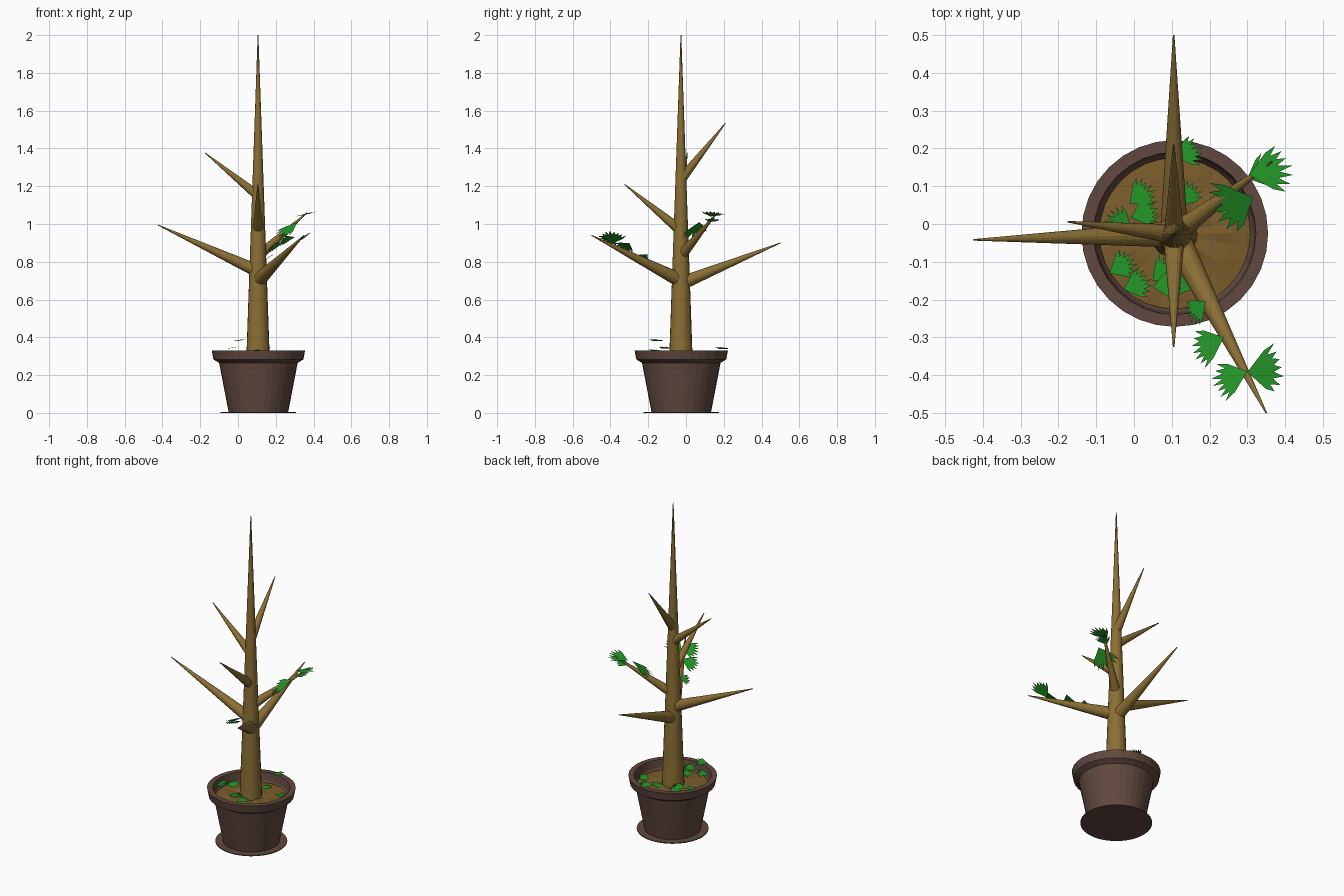
import bpy, math, random
from mathutils import Vector

if "Cube" in bpy.data.objects:
    bpy.data.objects.remove(bpy.data.objects["Cube"])

random.seed(4)
CX, CY = 0.108, -0.025


def material(name, rgb):
    m = bpy.data.materials.new(name)
    m.diffuse_color = (*rgb, 1)
    m.use_nodes = True
    m.node_tree.nodes["Principled BSDF"].inputs["Base Color"].default_value = m.diffuse_color
    return m


BARK = material("bark", (0.26, 0.16, 0.035))
CLAY = material("clay", (0.12, 0.065, 0.05))
EARTH = material("earth", (0.2, 0.11, 0.025))
GREEN = material("leaf_green", (0.017, 0.3, 0.02))


def add_mesh(name, verts, faces, mat):
    me = bpy.data.meshes.new(name)
    me.from_pydata([tuple(v) for v in verts], [], faces)
    me.materials.append(mat)
    ob = bpy.data.objects.new(name, me)
    bpy.context.collection.objects.link(ob)
    return ob


def lathe(name, profile, mat, n=32):
    """Revolve an (r, z) profile about the pot axis; r = 0 closes to a pole."""
    verts, rings, faces = [], [], []
    for r, z in profile:
        count = n if r > 0 else 1
        rings.append([len(verts) + i % count for i in range(n)])
        for i in range(count):
            a = 2 * math.pi * i / n
            verts.append((CX + r * math.cos(a), CY + r * math.sin(a), z))
    for a, b in zip(rings, rings[1:]):
        for i in range(n):
            j = (i + 1) % n
            faces.append(list(dict.fromkeys((a[i], a[j], b[j], b[i]))))
    return add_mesh(name, verts, faces, mat)


def spike(name, base, tip, radius, n=16):
    """Tapered limb running from a round base to a fine point."""
    base, tip = Vector(base), Vector(tip)
    d = tip - base
    bpy.ops.mesh.primitive_cone_add(vertices=n, radius1=radius, radius2=0.002,
                                    depth=d.length, location=(base + tip) / 2)
    ob = bpy.context.object
    ob.name = name
    ob.rotation_mode = 'QUATERNION'
    ob.rotation_quaternion = d.to_track_quat('Z', 'Y')
    ob.data.materials.append(BARK)
    return ob


def leaf(name, base, tip, spread=42, roll=0.0, blades=7):
    """Fan of pointed blades joined near the stalk."""
    base, tip = Vector(base), Vector(tip)
    d = tip - base
    length = d.length
    d.normalize()
    side = d.cross(Vector((0, 0, 1))).normalized()
    up = side.cross(d)
    side = side * math.cos(roll) + up * math.sin(roll)
    verts = [base]
    for i in range(2 * blades + 1):
        t = i / blades - 1
        a = math.radians(spread) * t
        r = length * (1 - 0.1 * t * t) * random.uniform(0.9, 1.0)
        if i % 2 == 0:
            r *= 0.72
        verts.append(base + d * r * math.cos(a) + side * r * math.sin(a))
    faces = [(0, i, i + 1) for i in range(1, 2 * blades + 1)]
    return add_mesh(name, verts, faces, GREEN)


# Saucer, pot and soil
lathe("saucer", [(0, 0), (0.2, 0), (0.2, 0.005), (0, 0.005)], CLAY)
lathe("pot", [(0, 0.006), (0.158, 0.006), (0.208, 0.265), (0.238, 0.283),
              (0.247, 0.33), (0.215, 0.33), (0.208, 0.285), (0.196, 0.265)], CLAY)
soil = lathe("soil", [(0.2, 0.274), (0.15, 0.278), (0.1, 0.28),
                      (0.05, 0.28), (0, 0.28)], EARTH)
for v in soil.data.vertices:
    v.co.z += random.uniform(-0.004, 0.004)

# Trunk and branches
TX, TY = 0.106, -0.027
spike("trunk", (TX, TY, 0.26), (TX, TY, 2.0), 0.063, 20)
branches = [  # height on trunk axis, tip, base radius
    (0.75, (-0.425, -0.042, 0.995), 0.035),
    (0.70, (0.35, -0.5, 0.94), 0.039),
    (0.685, (0.105, 0.5, 0.90), 0.037),
    (0.83, (0.365, 0.165, 1.06), 0.029),
    (0.965, (0.105, -0.325, 1.21), 0.029),
    (1.15, (-0.175, 0.006, 1.377), 0.026),
    (1.235, (0.105, 0.21, 1.535), 0.027),
]
for i, (z, tip, r) in enumerate(branches):
    spike(f"branch_{i + 1}", (TX, TY, z), tip, r)

# Leaves on the two leafy branches: base, tip, roll
twig_leaves = [
    ((0.305, 0.13, 1.04), (0.42, 0.155, 1.066), 0.1),
    ((0.315, 0.07, 1.01), (0.205, 0.03, 0.925), 0.2),
    ((0.30, 0.12, 1.01), (0.375, 0.155, 1.03), 0.1),
    ((0.30, -0.392, 0.895), (0.40, -0.378, 0.965), 0.15),
    ((0.30, -0.39, 0.93), (0.205, -0.43, 0.90), -0.5),
    ((0.238, -0.30, 0.90), (0.15, -0.345, 0.86), -0.5),
    ((0.19, -0.205, 0.84), (0.14, -0.25, 0.81), -0.4),
]
for i, (b, t, roll) in enumerate(twig_leaves):
    leaf(f"branch_leaf_{i + 1}", b, t, roll=roll)

# Fallen leaves on the soil: centre x, y, z, heading in degrees
fallen = [(0.02, 0.08, 0.30, 40), (0.03, 0.03, 0.30, 20), (0.14, 0.08, 0.30, 60),
          (0.145, 0.19, 0.343, 20), (-0.04, 0.005, 0.30, 150),
          (-0.03, -0.11, 0.345, 30), (0.01, -0.16, 0.385, 20),
          (0.08, -0.125, 0.31, 40), (0.09, -0.16, 0.33, 10),
          (0.14, -0.15, 0.31, 60), (0.265, 0.04, 0.30, 10)]
for i, (x, y, z, deg) in enumerate(fallen):
    h = Vector((math.cos(math.radians(deg)), math.sin(math.radians(deg)), 0.12)) * 0.04
    c = Vector((x, y, z))
    leaf(f"fallen_leaf_{i + 1}", c - h, c + h, roll=0.1)
